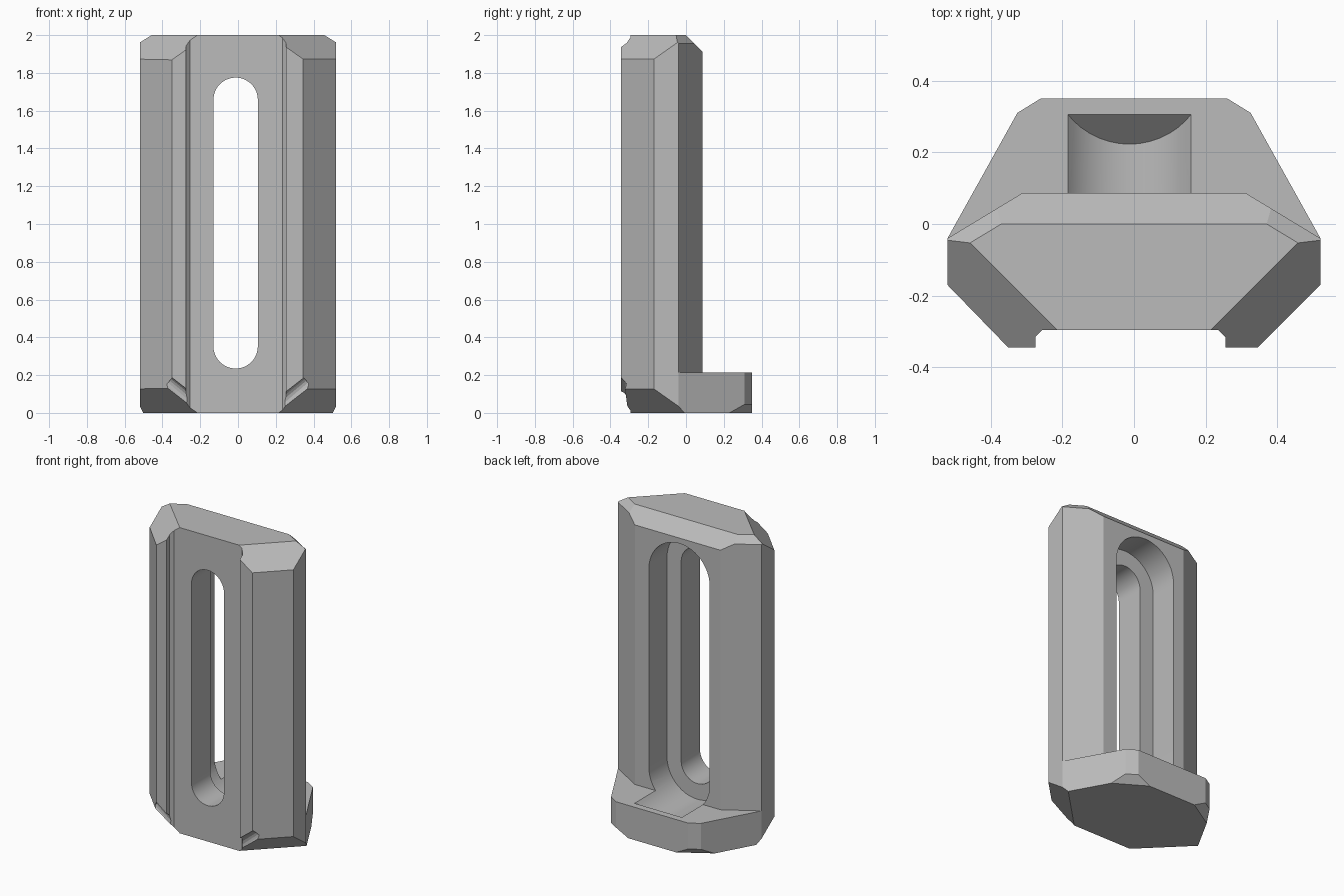
import bpy
import bmesh
from math import pi, cos, sin
from mathutils import Vector

cube = bpy.data.objects.get("Cube")
if cube:
    bpy.data.objects.remove(cube, do_unlink=True)

grey = bpy.data.materials.new("matte grey")
grey.use_nodes = True
grey.diffuse_color = (0.5, 0.5, 0.5, 1)
grey.node_tree.nodes["Principled BSDF"].inputs["Base Color"].default_value = (0.5, 0.5, 0.5, 1)


def prism(name, points, direction, planes=()):
    """Extrude a closed outline, then trim it by (point, outward normal) planes."""
    bm = bmesh.new()
    face = bm.faces.new([bm.verts.new(p) for p in points])
    grown = bmesh.ops.extrude_face_region(bm, geom=[face])["geom"]
    verts = [g for g in grown if isinstance(g, bmesh.types.BMVert)]
    bmesh.ops.translate(bm, verts=verts, vec=direction)
    if not face.is_valid or len(bm.faces) < len(points) + 2:
        bmesh.ops.holes_fill(bm, edges=bm.edges[:])
    for point, normal in planes:
        cut = bmesh.ops.bisect_plane(
            bm, geom=bm.verts[:] + bm.edges[:] + bm.faces[:], dist=1e-5,
            plane_co=point, plane_no=Vector(normal).normalized(), clear_outer=True)
        edges = [g for g in cut["geom_cut"] if isinstance(g, bmesh.types.BMEdge)]
        if edges:
            bmesh.ops.contextual_create(bm, geom=edges)
    bmesh.ops.recalc_face_normals(bm, faces=bm.faces[:])
    return finish(bm, name)


def finish(bm, name):
    mesh = bpy.data.meshes.new(name)
    bm.to_mesh(mesh)
    bm.free()
    mesh.materials.append(grey)
    obj = bpy.data.objects.new(name, mesh)
    bpy.context.collection.objects.link(obj)
    return obj


def combine(target, tool, operation):
    """Apply an exact boolean and discard the tool."""
    mod = target.modifiers.new("combine", 'BOOLEAN')
    mod.operation, mod.solver, mod.object = operation, 'EXACT', tool
    bpy.context.view_layer.update()
    graph = bpy.context.evaluated_depsgraph_get()
    mesh = bpy.data.meshes.new_from_object(target.evaluated_get(graph))
    target.modifiers.clear()
    target.data = mesh
    bpy.data.objects.remove(tool, do_unlink=True)


def slot(name, radius, y0, y1, planes=()):
    """Upright round-ended slot cutter running along y."""
    cx, low, high, steps = -0.0125, 0.3525, 1.6575, 24
    arc = [pi * i / steps for i in range(steps + 1)]
    points = [(cx + radius * cos(a), y0, high + radius * sin(a)) for a in arc]
    points += [(cx - radius * cos(a), y0, low - radius * sin(a)) for a in arc]
    return prism(name, points, (0, y1 - y0, 0), planes)


# Diagonal corner chamfers at both ends of the column
corners = []
for s in (-1, 1):
    corners += [((s * 0.51, 0, 0), (s, -1, -2 ** 0.5)),
                ((s * 0.51, 0, 2), (s, -1, 2 ** 0.5))]

# Top chamfers along the back and its two angled flanks
back_top = [((0, 0, 2), (0, 1, 1))]
back_top += [((s * 0.37, 0, 2), (s * 0.518, 0.857, 1)) for s in (-1, 1)]

# Column with a shallow channel between two front rails
column_outline = [
    (-0.35, -0.345), (-0.52, -0.17), (-0.52, -0.04), (-0.31, 0.087),
    (0.31, 0.087), (0.52, -0.04), (0.52, -0.17), (0.345, -0.345),
    (0.255, -0.345), (0.255, -0.315), (0.235, -0.295),
    (-0.255, -0.295), (-0.275, -0.315), (-0.275, -0.345)]
body = prism("slotted_column", [(x, y, 0) for x, y in column_outline],
             (0, 0, 2), corners + back_top)

# Foot projecting from the back, with bevelled lower corners
half = [(0.3, -0.1), (0.52, -0.04), (0.325, 0.31), (0.26, 0.35)]
foot_outline = half + [(-x, y) for x, y in reversed(half)]
foot_bevels = [((s * 0.325, 0.31, 0.045), (s * 0.52, 0.85, -1)) for s in (-1, 1)]
foot = prism("foot", [(x, y, 0) for x, y in foot_outline], (0, 0, 0.215),
             corners + foot_bevels)
combine(body, foot, 'UNION')

# Through slot and wider rear recess whose tail slopes up out of the foot
combine(body, slot("through_slot", 0.1175, -0.6, 0.2), 'DIFFERENCE')
combine(body, slot("rear_recess", 0.22, -0.1, 0.6,
                   [((0, 0.305, 0.215), (0, 1, -1))]), 'DIFFERENCE')

# Rounded gouges at the lower rail ends
for s in (-1, 1):
    start, end = Vector((s * 0.37, -0.35, 0.16)), Vector((s * 0.2, -0.35, 0.015))
    bm = bmesh.new()
    bmesh.ops.create_cone(bm, cap_ends=True, segments=16, radius1=0.035,
                          radius2=0.045, depth=(end - start).length)
    turn = (end - start).to_track_quat('Z', 'Y').to_matrix().to_4x4()
    bmesh.ops.transform(bm, matrix=turn, verts=bm.verts[:])
    bmesh.ops.translate(bm, verts=bm.verts[:], vec=(start + end) / 2)
    combine(body, finish(bm, "rail_gouge"), 'DIFFERENCE')

# Smooth only the rounded surfaces
bpy.ops.object.select_all(action='DESELECT')
body.select_set(True)
bpy.context.view_layer.objects.active = body
bpy.ops.object.shade_smooth_by_angle(angle=pi / 9)
